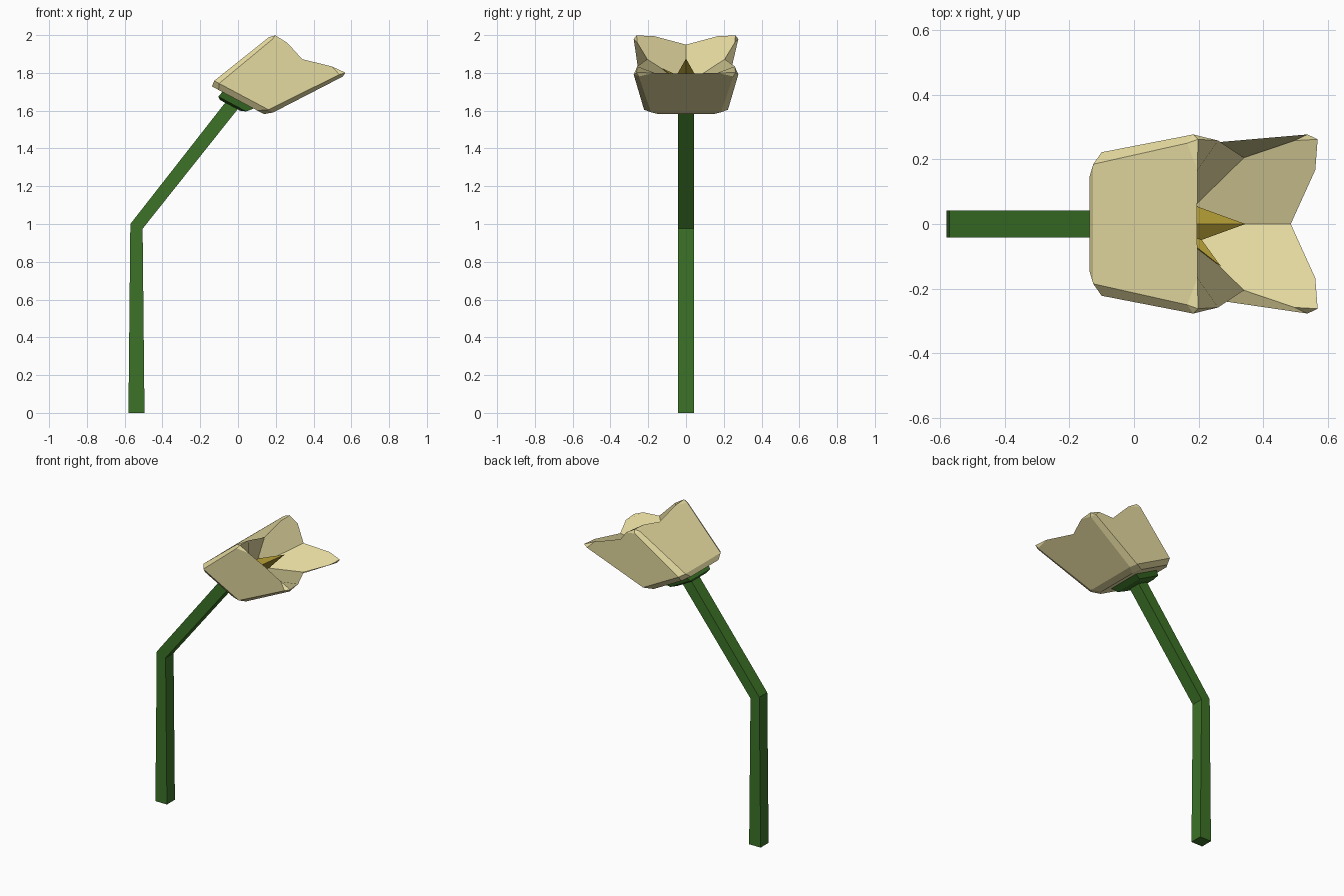
import bpy, bmesh
from mathutils import Vector

if "Cube" in bpy.data.objects:
    bpy.data.objects.remove(bpy.data.objects["Cube"])

# Slanted frame of the flower head: side direction, axis and base centre
BASE = Vector((0.0, 0, 1.655))
SIDE = Vector((0.883, 0, -0.47)) * 0.8
AXIS = Vector((0.383, 0, 0.245))


def head(a, b, h):
    return BASE + SIDE * a + Vector((0, b, 0)) + AXIS * h


def turn(a, b, k):
    for _ in range(k % 4):
        a, b = -b, a
    return a, b


def material(name, rgb):
    m = bpy.data.materials.new(name)
    m.diffuse_color = (*rgb, 1)
    m.use_nodes = True
    m.node_tree.nodes["Principled BSDF"].inputs["Base Color"].default_value = m.diffuse_color
    return m


def finish(name, bm, mat):
    bmesh.ops.recalc_face_normals(bm, faces=bm.faces)
    me = bpy.data.meshes.new(name)
    bm.to_mesh(me)
    bm.free()
    me.materials.append(mat)
    ob = bpy.data.objects.new(name, me)
    bpy.context.collection.objects.link(ob)
    return ob


def loft(name, rings, mat):
    bm = bmesh.new()
    rows = [[bm.verts.new(p) for p in r] for r in rings]
    n = len(rows[0])
    for lo, hi in zip(rows, rows[1:]):
        for i in range(n):
            j = (i + 1) % n
            bm.faces.new((lo[i], lo[j], hi[j], hi[i]))
    bm.faces.new(rows[0][::-1])
    bm.faces.new(rows[-1])
    return finish(name, bm, mat)


def square(r, h, cut=None):
    pts = []
    for k in range(4):
        corner = [(r, r)] if cut is None else [(r, r - cut), (r - cut, r)]
        pts += [head(*turn(a, b, k), h) for a, b in corner]
    return pts


cream = material("cream", (0.80, 0.72, 0.36))
green = material("green", (0.045, 0.17, 0.02))
yellow = material("yellow", (0.38, 0.28, 0.03))

# Bent square stem
sections = [((-0.58, 0), (-0.495, 0)), ((-0.57, 1.0), (-0.505, 0.975)),
            ((-0.05, 1.665), (0.012, 1.625))]
stem = [[(l[0], -0.042, l[1]), (r[0], -0.042, r[1]),
         (r[0], 0.042, r[1]), (l[0], 0.042, l[1])] for l, r in sections]
loft("stem", stem, green)

# Flared collar under the blossom
loft("collar", [square(0.075, -0.11), square(0.105, -0.08), square(0.12, 0.02)], green)

# Blossom: beveled square cup with four pointed corners and a funnel inside
bm = bmesh.new()


def corner_verts(a, b, h):
    return [bm.verts.new(head(*turn(a, b, k), h)) for k in range(4)]


low1, low2 = corner_verts(0.195, 0.145, 0.0), corner_verts(0.145, 0.195, 0.0)
mid1, mid2 = corner_verts(0.222, 0.185, 0.08), corner_verts(0.185, 0.222, 0.08)
out1, out2 = corner_verts(0.277, 0.25, 0.94), corner_verts(0.25, 0.277, 0.94)
rim1, rim2 = corner_verts(0.258, 0.167, 0.988), corner_verts(0.167, 0.258, 0.988)
tip = corner_verts(0.262, 0.262, 1.0)
notch = corner_verts(0.205, 0.0, 0.888)
floor = bm.verts.new(head(0, 0, 0.34))
for k in range(4):
    p, n = (k - 1) % 4, (k + 1) % 4
    for f in (
        (low2[p], low1[k], mid1[k], mid2[p]),
        (low1[k], low2[k], mid2[k], mid1[k]),
        (mid2[p], mid1[k], out1[k], rim1[k], notch[k], rim2[p], out2[p]),
        (mid1[k], mid2[k], out2[k], out1[k]),
        (out1[k], out2[k], tip[k]),
        (out1[k], tip[k], rim1[k]),
        (out2[k], rim2[k], tip[k]),
        (notch[k], rim1[k], tip[k], rim2[k], notch[n], floor),
    ):
        bm.faces.new(f)
bm.faces.new([v for k in range(4) for v in (low1[k], low2[k])])
finish("blossom", bm, cream)


# Pointed stamens
def spike(name, a, b, h, r):
    bm = bmesh.new()
    base = [bm.verts.new(head(*turn(r, 0, k), 0.36)) for k in range(4)]
    top = bm.verts.new(head(a, b, h))
    for k in range(4):
        bm.faces.new((base[k], base[(k + 1) % 4], top))
    bm.faces.new(base[::-1])
    finish(name, bm, yellow)


spike("main_stamen", 0, 0, 0.9, 0.075)
spike("side_stamen", 0, -0.13, 0.70, 0.05)
